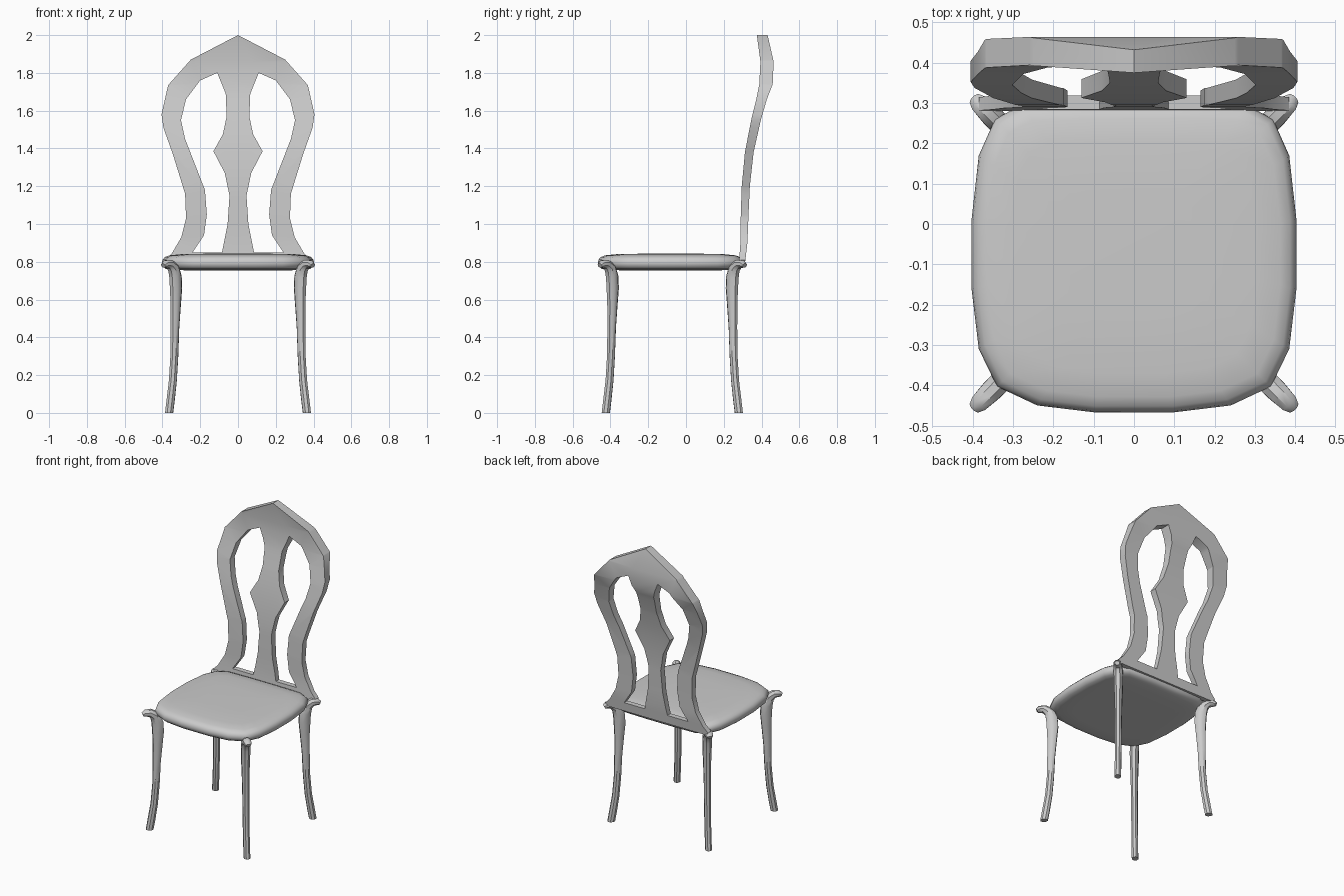
import bpy, bmesh, math
from mathutils import Vector

if "Cube" in bpy.data.objects:
    bpy.data.objects.remove(bpy.data.objects["Cube"])


def finish(bm, name, angle=35):
    bmesh.ops.recalc_face_normals(bm, faces=bm.faces)
    mesh = bpy.data.meshes.new(name)
    bm.to_mesh(mesh)
    bm.free()
    obj = bpy.data.objects.new(name, mesh)
    bpy.context.collection.objects.link(obj)
    bpy.ops.object.select_all(action='DESELECT')
    obj.select_set(True)
    bpy.context.view_layer.objects.active = obj
    bpy.ops.object.shade_smooth_by_angle(angle=math.radians(angle))
    return obj


def loft(bm, rings):
    """Skin a list of equally long rings and cap both ends."""
    rows = [[bm.verts.new(p) for p in ring] for ring in rings]
    n = len(rows[0])
    for a, b in zip(rows, rows[1:]):
        for i in range(n):
            bm.faces.new((a[i], a[(i + 1) % n], b[(i + 1) % n], b[i]))
    bm.faces.new(rows[0][::-1])
    bm.faces.new(rows[-1])


# Seat cushion: rounded-square outline, stacked in a pillow profile
half = [(0.10, -0.467), (0.24, -0.45), (0.34, -0.403), (0.385, -0.31), (0.403, -0.16),
        (0.403, 0.01), (0.385, 0.17), (0.345, 0.26), (0.28, 0.295), (0.10, 0.30)]
outline = half + [(-x, y) for x, y in reversed(half)]
pillow = [(0.70, 0.755), (0.88, 0.757), (0.95, 0.763), (0.985, 0.775), (1.0, 0.793),
          (0.99, 0.812), (0.96, 0.825), (0.90, 0.834), (0.75, 0.840), (0.4, 0.843)]
cy = -0.08
bm = bmesh.new()
loft(bm, [[(x * s, cy + (y - cy) * s, z) for x, y in outline] for s, z in pillow])
finish(bm, "seat", 50)

# Back: flat pierced outline, extruded and bent along z
outer = [(0.25, 1.87), (0.37, 1.735), (0.405, 1.58), (0.395, 1.51), (0.345, 1.37),
         (0.28, 1.16), (0.275, 1.03), (0.30, 0.93), (0.35, 0.845), (0.385, 0.81), (0.375, 0.79)]
hole = [(0.11, 1.80), (0.20, 1.76), (0.275, 1.66), (0.302, 1.55), (0.28, 1.45),
        (0.175, 1.18), (0.165, 1.05), (0.18, 0.94), (0.24, 0.85), (0.085, 0.85),
        (0.055, 1.0), (0.045, 1.15), (0.07, 1.27), (0.13, 1.385), (0.08, 1.475),
        (0.06, 1.57), (0.065, 1.69)]
mirror = lambda pts: [(-x, z) for x, z in reversed(pts)]
bend = [(0.79, 0.280, 0.312), (0.90, 0.288, 0.325), (1.05, 0.290, 0.331), (1.20, 0.295, 0.338),
        (1.38, 0.312, 0.358), (1.55, 0.345, 0.396), (1.66, 0.372, 0.428),
        (1.74, 0.388, 0.459), (1.86, 0.394, 0.464), (2.0, 0.375, 0.432)]


def bent_y(z, side):
    for a, b in zip(bend, bend[1:]):
        if z <= b[0] + 1e-5:
            t = (z - a[0]) / (b[0] - a[0])
            return a[side] + t * (b[side] - a[side])
    return bend[-1][side]


bm = bmesh.new()
for pts in ([(0, 2.0)] + outer + mirror(outer), hole, mirror(hole)):
    vs = [bm.verts.new((x, 0, z)) for x, z in pts]
    for i, v in enumerate(vs):
        bm.edges.new((v, vs[(i + 1) % len(vs)]))
bmesh.ops.triangle_fill(bm, edges=bm.edges[:], use_beauty=True, normal=(0, -1, 0))
for z, _, _ in bend[1:-1]:
    bmesh.ops.bisect_plane(bm, geom=bm.verts[:] + bm.edges[:] + bm.faces[:],
                           plane_co=(0, 0, z), plane_no=(0, 0, 1))
front = bm.verts[:]
ret = bmesh.ops.extrude_face_region(bm, geom=bm.faces[:], use_keep_orig=True)
rear = {g for g in ret["geom"] if isinstance(g, bmesh.types.BMVert)}
for v in bm.verts:
    v.co.y = bent_y(v.co.z, 2 if v in rear else 1)
finish(bm, "back")

# Legs: diagonal cabriole sweep (outward offset, z, radial half, sideways half)
path = [(0.042, 0.0, 0.023, 0.020), (0.030, 0.07, 0.023, 0.020), (0.014, 0.17, 0.022, 0.020),
        (0.003, 0.30, 0.022, 0.020), (-0.002, 0.45, 0.024, 0.021), (-0.008, 0.58, 0.030, 0.024),
        (-0.010, 0.66, 0.036, 0.027), (-0.006, 0.72, 0.036, 0.028), (0.010, 0.768, 0.032, 0.028),
        (0.040, 0.788, 0.024, 0.026), (0.070, 0.788, 0.020, 0.023), (0.086, 0.780, 0.013, 0.015)]
for sy, part in ((-1, "front"), (1, "rear")):
    for sx, side in ((-1, "left"), (1, "right")):
        base = Vector((sx * 0.335, -0.0725 + sy * 0.3225, 0))
        out = Vector((sx, sy, 0)).normalized()
        across = Vector((-out.y, out.x, 0))
        rings = []
        for i, (s, z, a, b) in enumerate(path):
            p, q = path[max(i - 1, 0)], path[min(i + 1, len(path) - 1)]
            t = Vector((q[0] - p[0], q[1] - p[1])).normalized()
            if i == 0:
                t = Vector((0, 1))
            centre = base + out * s + Vector((0, 0, z))
            normal = out * t.y - Vector((0, 0, t.x))
            rings.append([centre + normal * (a * math.cos(k * math.tau / 8 + math.pi / 8) * 1.06)
                          + across * (b * math.sin(k * math.tau / 8 + math.pi / 8) * 1.06)
                          for k in range(8)])
        bm = bmesh.new()
        loft(bm, rings)
        finish(bm, f"{part}_leg_{side}", 40)
